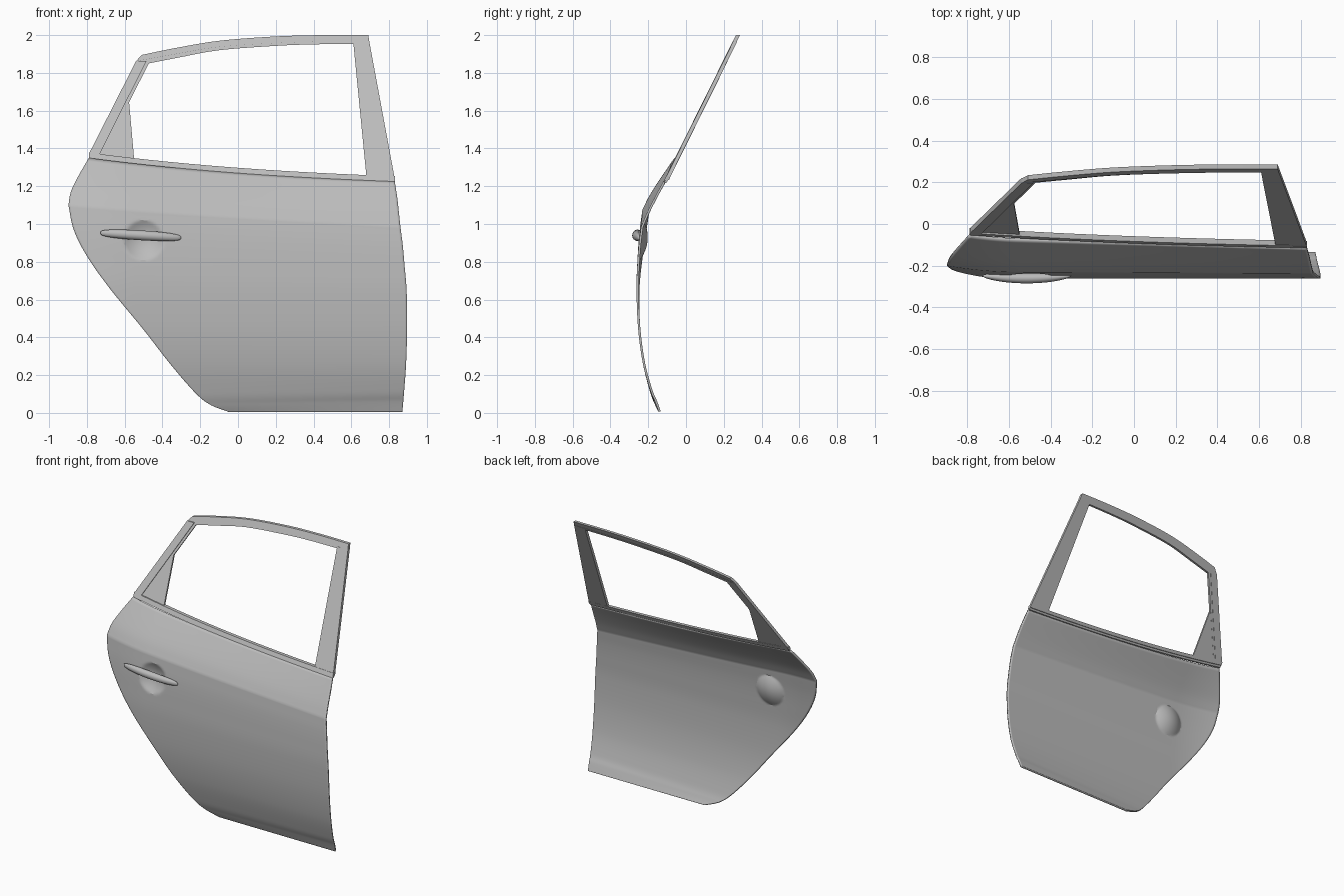
import bpy, bmesh, math
from mathutils import Vector

cube = bpy.data.objects.get("Cube")
if cube:
    bpy.data.objects.remove(cube)

grey = bpy.data.materials.new("panel_grey")
grey.use_nodes = True
grey.diffuse_color = (0.5, 0.5, 0.5, 1)
grey.node_tree.nodes["Principled BSDF"].inputs["Base Color"].default_value = (0.5, 0.5, 0.5, 1)


def finish(name, bm, angle=None):
    """Turn a bmesh into a named, coloured object."""
    bmesh.ops.recalc_face_normals(bm, faces=bm.faces)
    mesh = bpy.data.meshes.new(name)
    bm.to_mesh(mesh)
    bm.free()
    mesh.materials.append(grey)
    ob = bpy.data.objects.new(name, mesh)
    bpy.context.collection.objects.link(ob)
    if angle:
        bpy.ops.object.select_all(action='DESELECT')
        ob.select_set(True)
        bpy.context.view_layer.objects.active = ob
        bpy.ops.object.shade_smooth_by_angle(angle=math.radians(angle))
    return ob


def spline(rows, steps):
    """Catmull-Rom through rows of any length."""
    pts = [Vector(r) for r in rows]
    pts = [2 * pts[0] - pts[1]] + pts + [2 * pts[-1] - pts[-2]]
    out = []
    for a, b, c, d in zip(pts, pts[1:], pts[2:], pts[3:]):
        for i in range(steps):
            t = i / steps
            out.append(0.5 * (2 * b + (c - a) * t + (2 * a - 5 * b + 4 * c - d) * t * t
                              + (3 * b - a - 3 * c + d) * t ** 3))
    return out + [pts[-2]]


def window_y(z):
    """Depth of the leaning window plane."""
    return -0.122 + 0.495 * (z - 1.22)


# Door skin: each row is left x, left z, right x, right z, left y, right y
LOWER = [(-0.05, 0.005, 0.87, 0.005, -0.145, -0.145),
         (-0.15, 0.045, 0.875, 0.06, -0.165, -0.165),
         (-0.23, 0.11, 0.88, 0.12, -0.19, -0.19),
         (-0.36, 0.26, 0.89, 0.26, -0.228, -0.228),
         (-0.5, 0.44, 0.895, 0.44, -0.253, -0.253),
         (-0.68, 0.66, 0.893, 0.64, -0.262, -0.262),
         (-0.8, 0.83, 0.882, 0.78, -0.256, -0.258),
         (-0.87, 0.97, 0.872, 0.89, -0.246, -0.25),
         (-0.898, 1.1, 0.86, 0.985, -0.23, -0.238)]
UPPER = [LOWER[-1],
         (-0.885, 1.17, 0.852, 1.06, -0.195, -0.206),
         (-0.85, 1.245, 0.843, 1.14, -0.146, -0.166),
         (-0.79, 1.35, 0.83, 1.225, -0.072, -0.12)]


def skin_point(row, u):
    lx, lz, rx, rz, ly, ry = row
    x = lx + (rx - lx) * u
    z = lz + (rz - lz) * u
    y = ly + (ry - ly) * u
    z -= 0.08 * u * (1 - u) * max(0, (z - 0.9) / 0.4)
    y += 0.03 * max(0, (-x - 0.55) / 0.35) ** 2
    # round finger recess behind the handle
    r2 = ((x + 0.5) ** 2 + (z - 0.915) ** 2) / 0.105 ** 2
    if r2 < 1:
        y += 0.035 * (1 - r2)
    return Vector((x, y, z))


rows = spline(LOWER, 12) + spline(UPPER, 6)[1:]
COLS = 130
bm = bmesh.new()
grid = [[bm.verts.new(skin_point(r, i / COLS)) for i in range(COLS + 1)] for r in rows]
for lo, hi in zip(grid, grid[1:]):
    for i in range(COLS):
        bm.faces.new((lo[i], lo[i + 1], hi[i + 1], hi[i]))
skin = finish("door_skin", bm, 25)
# the sheet thickens towards the inside of the door
centre_face = min(skin.data.polygons, key=lambda p: (p.center - Vector((0.4, -0.26, 0.6))).length)
if centre_face.normal.y > 0:
    skin.data.flip_normals()
solid = skin.modifiers.new("thickness", 'SOLIDIFY')
solid.thickness = 0.012
solid.offset = -1


def frame_strip(name, side_a, side_b, front=0.0, depth=0.025):
    """Leaning prism between two matching edges given in x and z."""
    bm = bmesh.new()
    rings = []
    for a, b in zip(side_a, side_b):
        ring = [(p[0], window_y(p[1]) + o, p[1])
                for p, o in ((a, front), (b, front), (b, front + depth), (a, front + depth))]
        rings.append([bm.verts.new(c) for c in ring])
    for r, s in zip(rings, rings[1:]):
        for i in range(4):
            j = (i + 1) % 4
            bm.faces.new((r[i], r[j], s[j], s[i]))
    bm.faces.new(rings[0])
    bm.faces.new(rings[-1])
    return finish(name, bm, 25)


# Roof rail with an inner step
rail_top = spline([(-0.51, 1.895), (-0.34, 1.93), (-0.1, 1.97), (0.2, 1.993), (0.45, 2.0), (0.69, 2.0)], 5)
rail_low = spline([(-0.54, 1.862), (-0.34, 1.898), (-0.1, 1.938), (0.2, 1.958), (0.45, 1.966), (0.695, 1.967)], 5)
rail_in = spline([(-0.475, 1.85), (-0.32, 1.88), (-0.1, 1.92), (0.2, 1.943), (0.4, 1.951), (0.61, 1.953)], 5)
frame_strip("roof_rail", rail_top, rail_low, 0.0, 0.022)
frame_strip("roof_rail_step", rail_low, rail_in, 0.008, 0.016)

# Window sill following the top of the skin
sill_low = [(p.x, p.z + 0.008) for p in (skin_point(rows[-1], i / 24) for i in range(25))]
sill_top = [(x, z + 0.02) for x, z in sill_low]
frame_strip("window_sill", sill_top, sill_low, 0.0, 0.025)
groove = [(x, z - 0.012) for x, z in sill_low]
frame_strip("sill_groove", sill_low, groove, 0.006, 0.014)

# Pillars
frame_strip("rear_pillar", [(-0.79, 1.37), (-0.54, 1.862)], [(-0.735, 1.365), (-0.485, 1.862)])
frame_strip("rear_pillar_step", [(-0.735, 1.365), (-0.485, 1.862)],
            [(-0.72, 1.365), (-0.472, 1.85)], 0.008, 0.015)
frame_strip("front_pillar", [(0.61, 1.965), (0.68, 1.25)], [(0.695, 1.967), (0.828, 1.25)], 0.002, 0.022)

# Small fixed corner panel
frame_strip("corner_panel", [(-0.722, 1.36), (-0.58, 1.655)], [(-0.55, 1.345), (-0.577, 1.65)], 0.008, 0.014)

# Handle: a tapered bar lofted along its length
bm = bmesh.new()
rings = []
for i in range(33):
    t = -math.cos(math.pi * i / 32)
    swell = max(0.02, (1 - t * t) ** 0.5)
    mid = Vector((-0.515 + 0.213 * t, -0.261 + 0.012 * t * t, 0.94 - 0.013 * t))
    rings.append([bm.verts.new(mid + Vector((0, 0.024 * swell * math.cos(a), 0.026 * swell ** 0.6 * math.sin(a))))
                  for a in (math.tau * k / 16 for k in range(16))])
for r, s in zip(rings, rings[1:]):
    for k in range(16):
        j = (k + 1) % 16
        bm.faces.new((r[k], r[j], s[j], s[k]))
bm.faces.new(rings[0])
bm.faces.new(rings[-1])
finish("door_handle", bm, 50)
